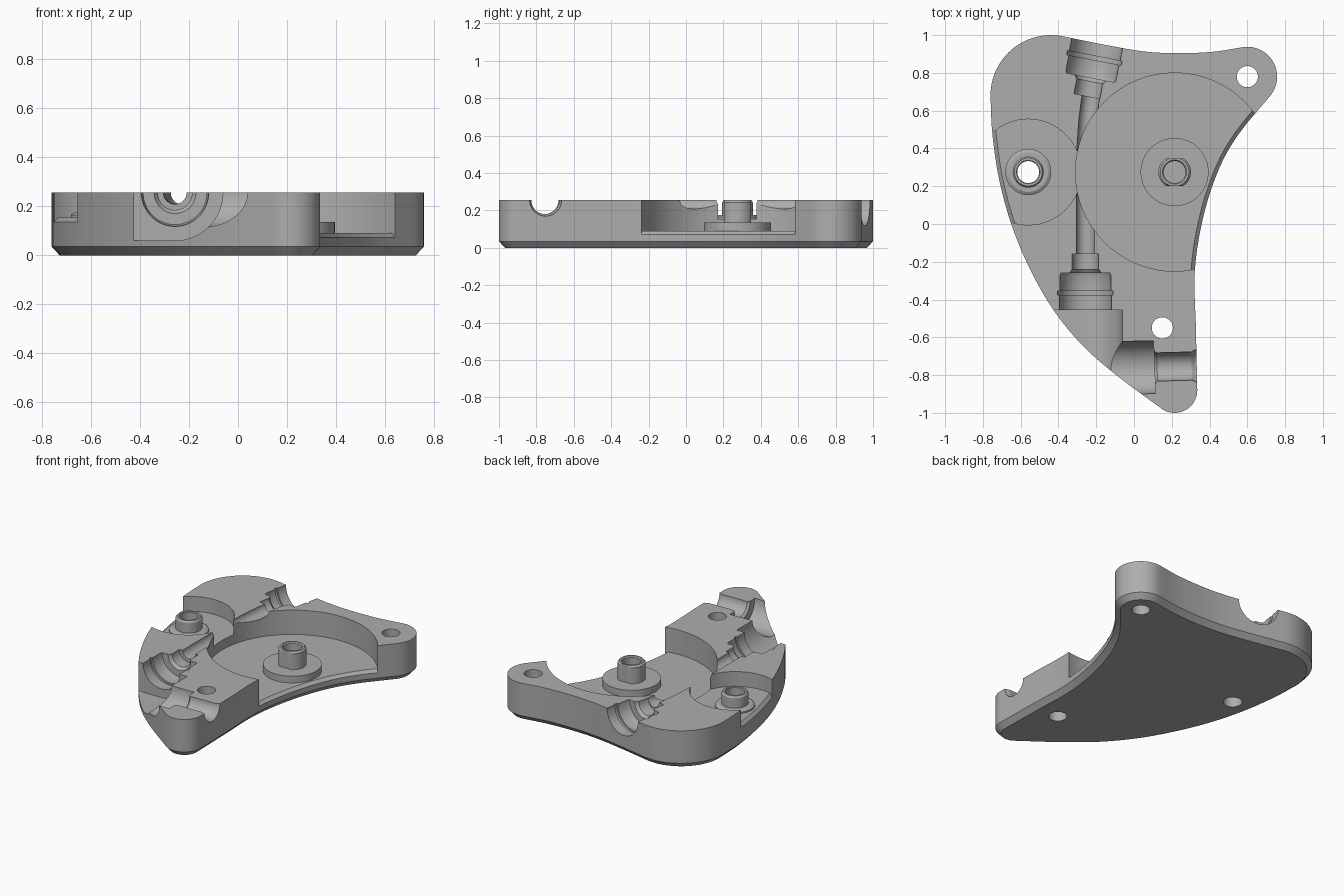
import bpy, bmesh, math
from mathutils import Vector

if "Cube" in bpy.data.objects:
    bpy.data.objects.remove(bpy.data.objects["Cube"])

TOP = 0.255
SEG = 64
grey = bpy.data.materials.new("plain_grey")
grey.use_nodes = True
grey.diffuse_color = (0.42, 0.42, 0.42, 1)
grey.node_tree.nodes["Principled BSDF"].inputs["Base Color"].default_value = (0.42, 0.42, 0.42, 1)


def loft(name, rings, closed=False):
    """Skin a list of equal rings; cap the ends, or join them when closed."""
    bm = bmesh.new()
    loops = [[bm.verts.new(p) for p in ring] for ring in rings]
    n = len(loops[0])
    pairs = list(zip(loops, loops[1:]))
    if closed:
        pairs.append((loops[-1], loops[0]))
    else:
        bm.faces.new(loops[0][::-1])
        bm.faces.new(loops[-1])
    for a, b in pairs:
        for i in range(n):
            j = (i + 1) % n
            bm.faces.new((a[i], a[j], b[j], b[i]))
    bmesh.ops.recalc_face_normals(bm, faces=bm.faces[:])
    mesh = bpy.data.meshes.new(name)
    bm.to_mesh(mesh)
    bm.free()
    mesh.materials.append(grey)
    obj = bpy.data.objects.new(name, mesh)
    bpy.context.collection.objects.link(obj)
    return obj


def cut(target, cutter, keep=False):
    mod = target.modifiers.new("cut", 'BOOLEAN')
    mod.operation = 'DIFFERENCE'
    mod.solver = 'EXACT'
    mod.object = cutter
    bpy.context.view_layer.objects.active = target
    bpy.ops.object.modifier_apply(modifier=mod.name)
    if not keep:
        bpy.data.objects.remove(cutter)


def arc(cx, cy, r, a0, a1, n=24):
    angles = [math.radians(a0 + (a1 - a0) * i / n) for i in range(n + 1)]
    return [(cx + r * math.cos(a), cy + r * math.sin(a)) for a in angles]


def spline(points, steps=8):
    """Smooth curve through points, leaving out both end points."""
    p = [Vector(q) for q in points]
    p = [2 * p[0] - p[1]] + p + [2 * p[-1] - p[-2]]
    out = []
    for a, b, c, d in zip(p, p[1:], p[2:], p[3:]):
        for k in range(steps):
            t = k / steps
            out.append(0.5 * (2 * b + (c - a) * t + (2 * a - 5 * b + 4 * c - d) * t * t
                              + (3 * b - a - 3 * c + d) * t ** 3))
    return [tuple(q) for q in out[1:]]


def circle(cx, cy, r, z):
    return [(x, y, z) for x, y in arc(cx, cy, r, 0, 360, SEG)[:-1]]


def revolve(name, cx, cy, profile, closed=False):
    return loft(name, [circle(cx, cy, r, z) for r, z in profile], closed)


def tube(name, stations):
    """Round channel lying in the top plane; stations are x, y, radius, heading."""
    rings = []
    for x, y, r, heading in stations:
        h = math.radians(heading)
        side = Vector((-math.sin(h), math.cos(h), 0))
        ring = []
        for i in range(SEG):
            a = math.tau * (i + 0.5) / SEG
            ring.append(Vector((x, y, TOP)) + r * (side * math.cos(a) + Vector((0, 0, math.sin(a)))))
        rings.append(ring)
    return loft(name, rings)


# Plate outline, counter-clockwise
corner = arc(-0.44, 0.68, 0.32, 80, 180)
tip = arc(0.215, -0.88, 0.12, 238, 360)
lobe = arc(0.6, 0.78, 0.158, -40, 98)
outline = corner
outline += spline([corner[-1], (-0.75, 0.48), (-0.715, 0.24), (-0.65, 0.0), (-0.555, -0.23),
                   (-0.43, -0.45), (-0.28, -0.635), (-0.1, -0.795), tip[0]])
outline += tip
outline += spline([tip[-1], (0.328, -0.56), (0.322, -0.25), (0.365, 0.03), (0.445, 0.28),
                   (0.55, 0.47), lobe[0]])
outline += lobe
outline += spline([lobe[-1], (0.42, 0.912), (0.23, 0.904), (0.05, 0.914), (-0.15, 0.948), corner[0]])


def inset(d, z):
    ring = []
    n = len(outline)
    for i, (x, y) in enumerate(outline):
        (ax, ay), (bx, by) = outline[i - 1], outline[(i + 1) % n]
        t = Vector((bx - ax, by - ay)).normalized()
        ring.append((x - t.y * d, y + t.x * d, z))
    return ring


plate = loft("housing_plate", [inset(0.032, 0), inset(0, 0.035), inset(0, TOP)])

# Round pockets whose floors have a chamfer along the open side
MAIN = (0.215, 0.275)
SMALL = (-0.56, 0.275)
for (cx, cy), r, floor in ((MAIN, 0.525, 0.09), (SMALL, 0.28, 0.155)):
    pocket = revolve("pocket_cutter", cx, cy, [(r, 0.05), (r, 0.4)])
    form = loft("floor_form", [inset(-0.006, -0.1), inset(-0.006, floor - 0.024), inset(0.02, floor)])
    # Extend the form outwards so the cutter never undercuts the rim
    cut(pocket, form)
    trim = revolve("trim_cutter", cx, cy, [(r + 0.1, 0.0), (r + 0.1, floor - 0.024)])
    cut(pocket, trim)
    cut(plate, pocket)


# Stepped fitting seats at both ends of the hose channel
def fitting(name, x, y, heading, tail):
    h = math.radians(heading)
    steps = [(-0.1, 0.07), (-0.02, 0.07), (0, 0.085), (0, 0.13), (0.015, 0.135), (0.095, 0.135),
             (0.095, 0.147), (0.117, 0.147), (0.117, 0.137), (tail, 0.137)]
    cut(plate, tube(name, [(x + s * math.cos(h), y + s * math.sin(h), r, heading) for s, r in steps]))


fitting("lower_fitting_cutter", -0.257, -0.26, -90, 0.22)
fitting("upper_fitting_cutter", -0.23, 0.775, 79, 0.35)

# Hose channel
cut(plate, tube("hose_cutter", [(-0.257, -0.22, 0.047, 90), (-0.257, 0.3, 0.047, 90),
                                (-0.254, 0.42, 0.047, 87), (-0.246, 0.54, 0.047, 84),
                                (-0.234, 0.64, 0.047, 81), (-0.223, 0.7, 0.047, 79)]))

# Open bay at the front: square on one side, rounded on the other
section = [(-0.5, 0.4), (-0.5, 0.06)] + arc(-0.257, TOP, 0.195, -90, 0) + [(-0.062, 0.4)]
cut(plate, loft("bay_cutter", [[(x, y, z) for x, z in section] for y in (-1.2, -0.455)]))

# Side outlet
cut(plate, tube("outlet_cutter", [(-0.2, -0.765, 0.14, 2), (0.108, -0.758, 0.14, 2),
                                  (0.108, -0.758, 0.088, 2), (0.122, -0.757, 0.075, 2),
                                  (0.305, -0.752, 0.075, 2), (0.325, -0.751, 0.085, 2),
                                  (0.42, -0.748, 0.088, 2)]))

# Through holes
for x, y, r in ((0.6, 0.78, 0.056), (0.15, -0.55, 0.056), (*SMALL, 0.058)):
    cut(plate, revolve("hole_cutter", x, y, [(r, -0.2), (r, 0.5)]))

# Main boss: disc with a flat-sided post and a blind bore
main_boss = revolve("main_boss", *MAIN, [(0.18, 0.085), (0.18, 0.135), (0.086, 0.135), (0.086, 0.243),
                                         (0.076, TOP), (0.064, TOP), (0.058, 0.247), (0.058, 0.15)])
for v in main_boss.data.vertices:
    if v.co.z > 0.134 and math.hypot(v.co.x - MAIN[0], v.co.y - MAIN[1]) < 0.1:
        v.co.y = min(max(v.co.y, MAIN[1] - 0.073), MAIN[1] + 0.073)

# Small boss: stepped washer and hollow post around the through hole
small_boss = revolve("small_boss", *SMALL, [(0.122, 0.155), (0.122, 0.165), (0.105, 0.175), (0.082, 0.175),
                                            (0.082, 0.243), (0.074, TOP), (0.062, TOP), (0.058, 0.25),
                                            (0.058, 0.155)], closed=True)

bpy.ops.object.select_all(action='DESELECT')
for obj in (plate, main_boss, small_boss):
    obj.select_set(True)
bpy.context.view_layer.objects.active = plate
bpy.ops.object.shade_smooth_by_angle(angle=math.radians(24))
